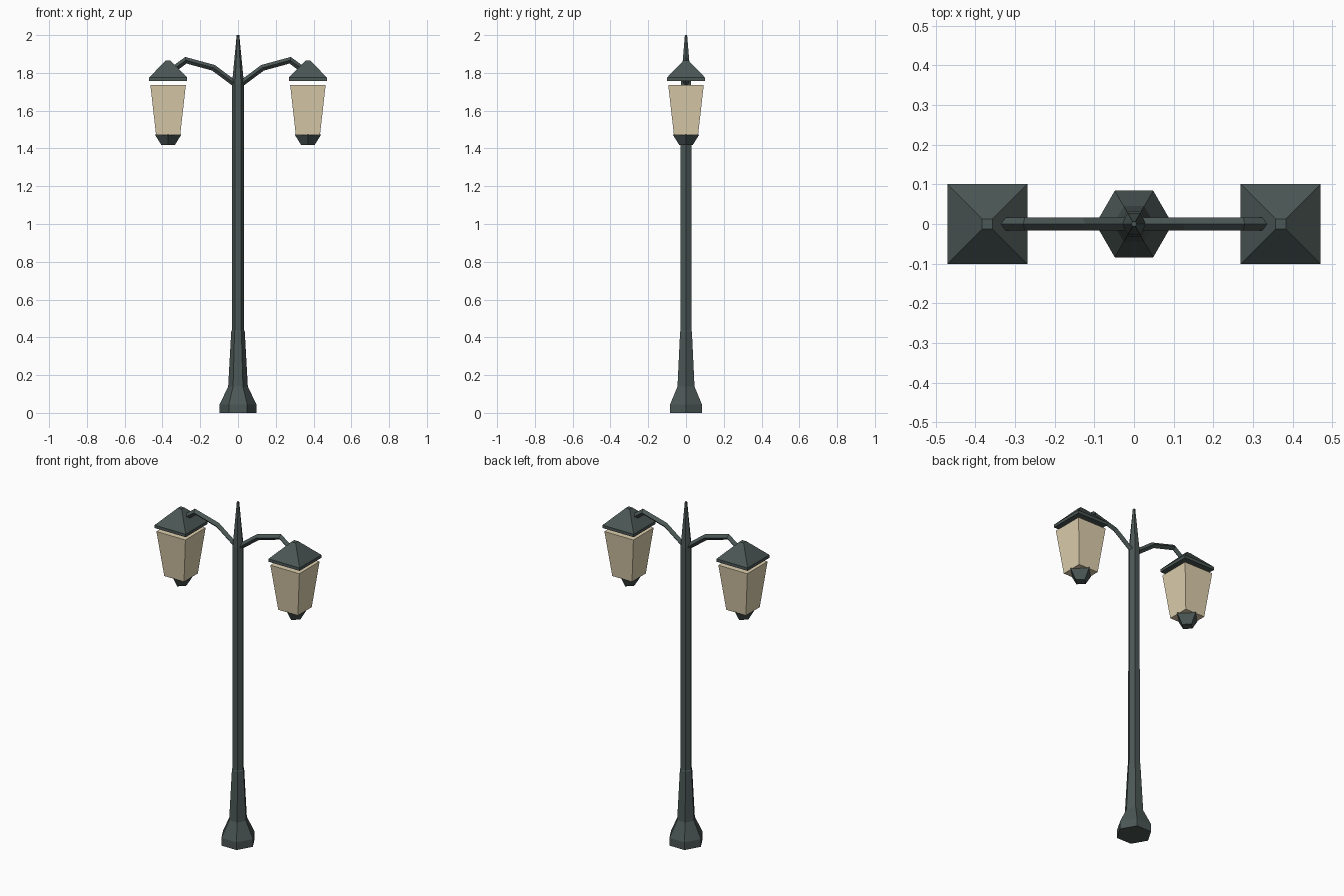
import bpy, bmesh, math
from mathutils import Vector

if "Cube" in bpy.data.objects:
    bpy.data.objects.remove(bpy.data.objects["Cube"])


def material(name, rgb):
    m = bpy.data.materials.new(name)
    m.diffuse_color = (*rgb, 1)
    m.use_nodes = True
    m.node_tree.nodes["Principled BSDF"].inputs["Base Color"].default_value = m.diffuse_color
    return m


METAL = material("dark_green_metal", (0.07, 0.095, 0.09))
GLASS = material("warm_glass", (0.72, 0.62, 0.42))


def loft(name, rings, mat):
    """Skin a list of vertex rings and cap both ends."""
    bm = bmesh.new()
    vs = [[bm.verts.new(p) for p in ring] for ring in rings]
    n = len(vs[0])
    for a, b in zip(vs, vs[1:]):
        for i in range(n):
            j = (i + 1) % n
            bm.faces.new((a[i], a[j], b[j], b[i]))
    bm.faces.new(vs[0])
    bm.faces.new(vs[-1])
    bmesh.ops.recalc_face_normals(bm, faces=bm.faces)
    me = bpy.data.meshes.new(name)
    bm.to_mesh(me)
    bm.free()
    me.materials.append(mat)
    ob = bpy.data.objects.new(name, me)
    bpy.context.collection.objects.link(ob)
    return ob


def turned(name, profile, sides, mat, x=0, angle=0):
    """Faceted vertical shape from (radius, height) pairs."""
    rings = [[(x + r * math.cos(angle + math.tau * i / sides),
               r * math.sin(angle + math.tau * i / sides), z)
              for i in range(sides)] for r, z in profile]
    return loft(name, rings, mat)


def square(name, profile, mat, x):
    """Axis-aligned square shape from (half width, height) pairs."""
    return turned(name, [(h * math.sqrt(2), z) for h, z in profile],
                  4, mat, x, math.pi / 4)


def bar(name, path, r, mat):
    """Diamond-section bar with mitred bends along an x-z path."""
    pts = [Vector((x, 0, z)) for x, z in path]
    dirs = [(b - a).normalized() for a, b in zip(pts, pts[1:])]
    rings = []
    for i, p in enumerate(pts):
        d0, d1 = dirs[max(i - 1, 0)], dirs[min(i, len(dirs) - 1)]
        t = (d0 + d1).normalized()
        n = Vector((-t.z, 0, t.x)) * (r / t.dot(d0))
        y = Vector((0, r, 0))
        rings.append([p + n, p + y, p - n, p - y])
    return loft(name, rings, mat)


# Hexagonal post with flared foot and spike
turned("post", [(0.097, 0), (0.097, 0.045), (0.052, 0.14), (0.036, 0.43),
                (0.033, 0.435), (0.032, 1.74), (0.007, 2.0)], 6, METAL)

ARM = [(0.01, 1.738), (0.13, 1.827), (0.276, 1.867), (0.333, 1.825)]

# Arm and lantern on each side
for side, s in (("left", -1), ("right", 1)):
    cx = 0.37 * s
    bar(side + "_arm", [(x * s, z) for x, z in ARM], 0.016, METAL)
    square(side + "_lantern_roof",
           [(0.101, 1.758), (0.101, 1.775), (0.013, 1.865)], METAL, cx)
    square(side + "_lantern_glass", [(0.064, 1.472), (0.094, 1.737)], GLASS, cx)
    turned(side + "_lantern_base", [(0.035, 1.417), (0.071, 1.475)], 4, METAL, cx)
